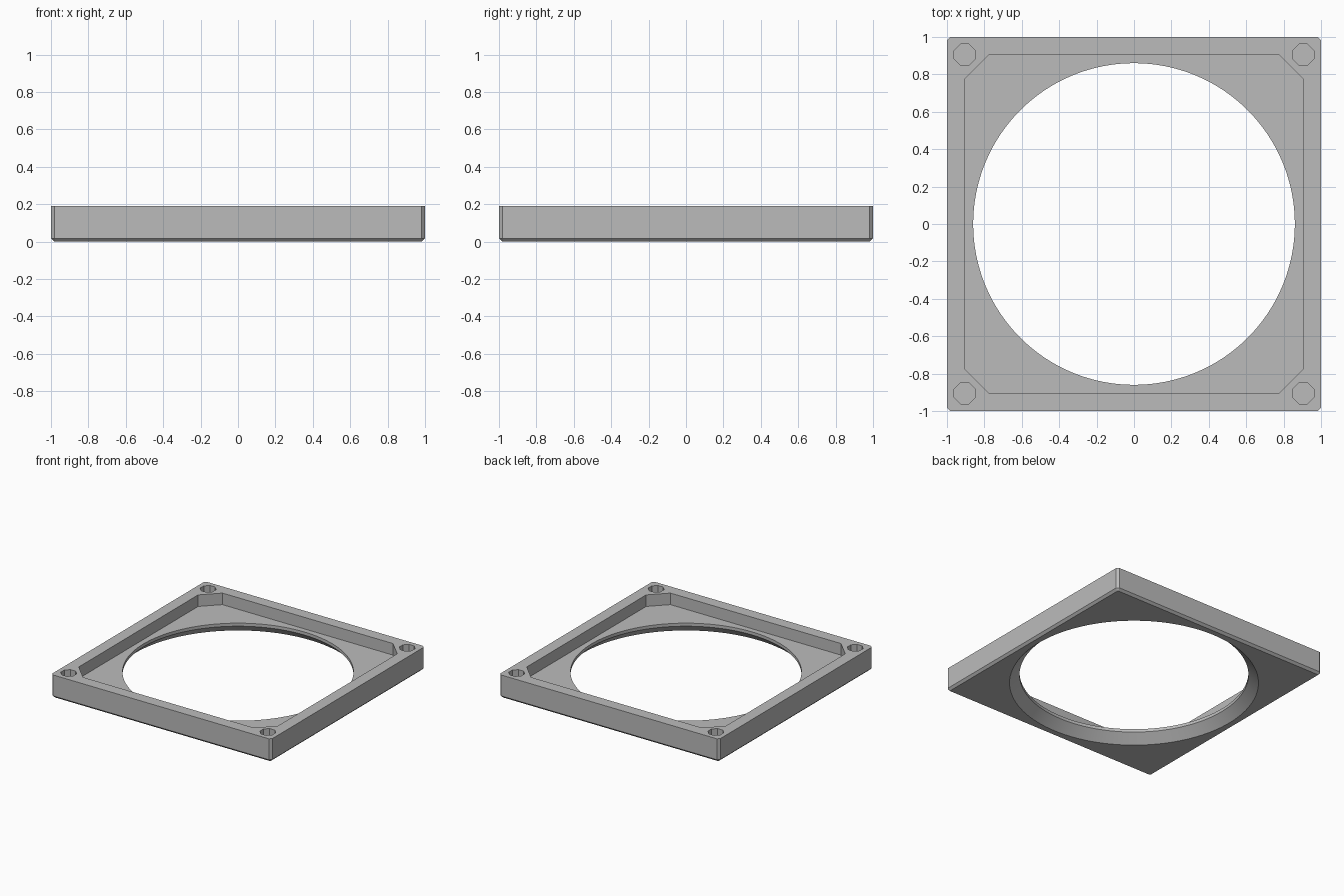
import bpy
import bmesh
import math
from mathutils import Matrix

HEIGHT, FLOOR, EDGE = 0.19, 0.095, 0.018
RECESS, RECESS_CUT = 0.905, 0.13
HOLE_POS, HOLE_RADIUS = 0.905, 0.061
OVER = 0.1  # cutter overshoot past the surface

cube = bpy.data.objects.get("Cube")
if cube:
    bpy.data.objects.remove(cube, do_unlink=True)

grey = bpy.data.materials.new("mid grey")
grey.use_nodes = True
colour = (0.5, 0.5, 0.5, 1)
grey.diffuse_color = colour
grey.node_tree.nodes["Principled BSDF"].inputs["Base Color"].default_value = colour


def make_object(name, bm):
    bmesh.ops.recalc_face_normals(bm, faces=bm.faces)
    mesh = bpy.data.meshes.new(name)
    bm.to_mesh(mesh)
    bm.free()
    mesh.materials.append(grey)
    obj = bpy.data.objects.new(name, mesh)
    bpy.context.collection.objects.link(obj)
    return obj


def block(bm, half, z0, z1):
    """Square block between two heights."""
    m = Matrix.Translation((0, 0, (z0 + z1) / 2)) @ Matrix.Diagonal((2 * half, 2 * half, z1 - z0, 1))
    bmesh.ops.create_cube(bm, size=1, matrix=m)


def is_vertical(edge):
    a, b = edge.verts
    return abs(a.co.z - b.co.z) > 0.01


def chamfer(bm, edges, width):
    bmesh.ops.bevel(bm, geom=edges, offset=width, segments=1, affect='EDGES')


def revolve(bm, profile, sides, x=0, y=0, turn=0):
    """Closed solid from (radius, z) rings."""
    rings = []
    for r, z in profile:
        angles = [turn + math.tau * i / sides for i in range(sides)]
        rings.append([bm.verts.new((x + r * math.cos(a), y + r * math.sin(a), z)) for a in angles])
    for low, high in zip(rings, rings[1:]):
        for i in range(sides):
            j = (i + 1) % sides
            bm.faces.new((low[i], low[j], high[j], high[i]))
    bm.faces.new(rings[0][::-1])
    bm.faces.new(rings[-1])


# Square plate, chamfered on its corners and lower edges
bm = bmesh.new()
block(bm, 1, 0, HEIGHT)
chamfer(bm, [e for e in bm.edges if is_vertical(e)], EDGE)
chamfer(bm, [e for e in bm.edges if all(v.co.z < 0.01 for v in e.verts)], EDGE)
frame = make_object("square_frame", bm)

# Shallow recess with cut corners
bm = bmesh.new()
block(bm, RECESS, FLOOR, HEIGHT + OVER)
chamfer(bm, [e for e in bm.edges if is_vertical(e)], RECESS_CUT)
recess = make_object("recess_cutter", bm)

# Round opening, flared towards the underside
bm = bmesh.new()
revolve(bm, [(0.935 + OVER, -OVER), (0.935, 0), (0.86, 0.07), (0.86, HEIGHT + OVER)], 128)
opening = make_object("opening_cutter", bm)

# Blind octagonal holes in the corners
bm = bmesh.new()
for sx in (-1, 1):
    for sy in (-1, 1):
        revolve(bm, [(HOLE_RADIUS, FLOOR), (HOLE_RADIUS, HEIGHT + OVER)], 8,
                sx * HOLE_POS, sy * HOLE_POS, math.pi / 8)
holes = make_object("corner_hole_cutter", bm)

# Cut the plate, then bake the result
cutters = (recess, opening, holes)
for cutter in cutters:
    cutter.hide_render = True
    mod = frame.modifiers.new(cutter.name, 'BOOLEAN')
    mod.operation = 'DIFFERENCE'
    mod.solver = 'EXACT'
    mod.object = cutter
bpy.context.view_layer.update()
baked = bpy.data.meshes.new_from_object(frame.evaluated_get(bpy.context.evaluated_depsgraph_get()))
frame.modifiers.clear()
frame.data = baked
for cutter in cutters:
    bpy.data.objects.remove(cutter, do_unlink=True)

# One material, smooth opening with sharp edges
baked.materials.clear()
baked.materials.append(grey)
for poly in baked.polygons:
    poly.material_index = 0
for obj in bpy.context.selected_objects:
    obj.select_set(False)
frame.select_set(True)
bpy.context.view_layer.objects.active = frame
bpy.ops.object.shade_smooth_by_angle(angle=math.radians(30))
